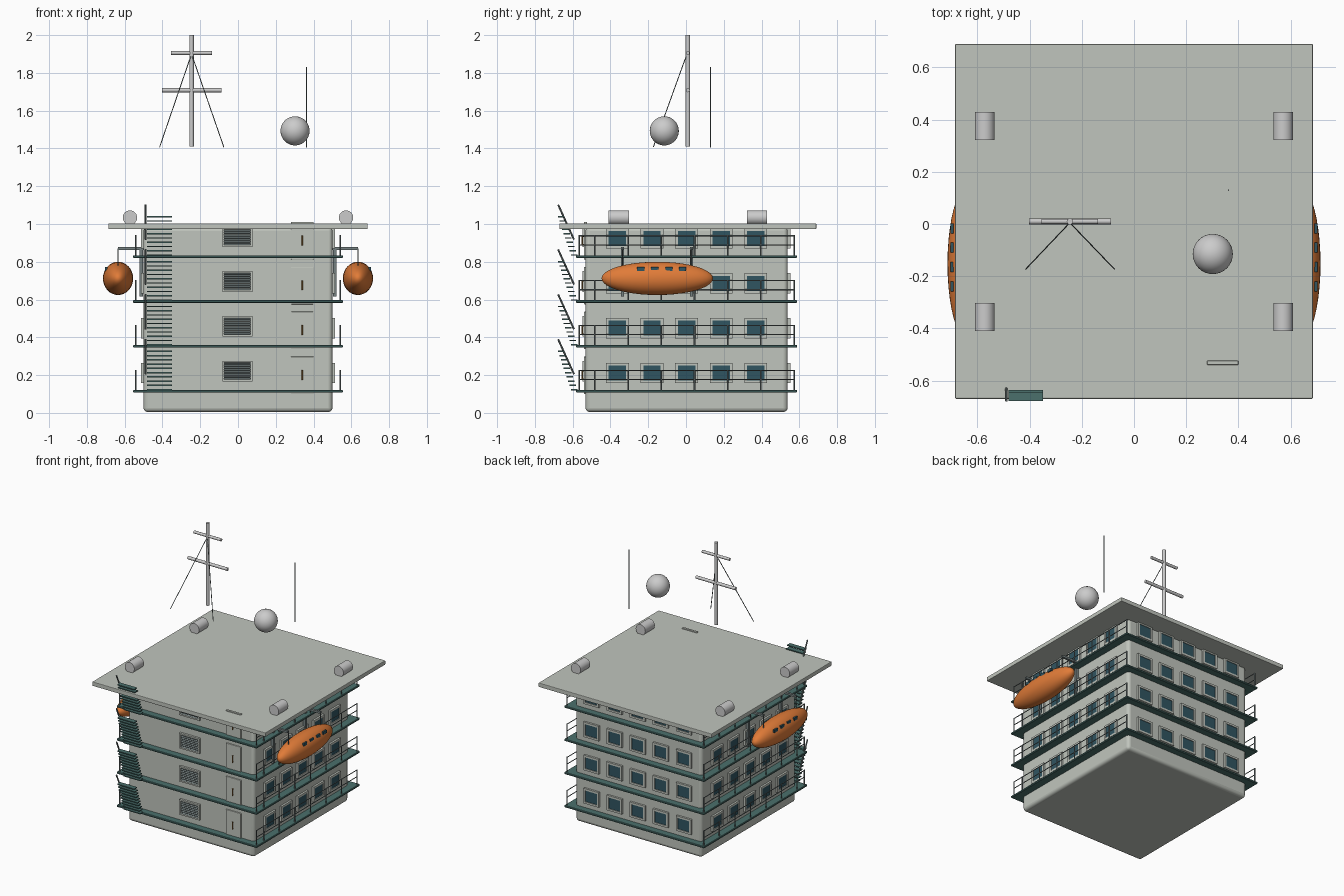
import bpy, bmesh, math
from mathutils import Vector, Matrix

if "Cube" in bpy.data.objects:
    bpy.data.objects.remove(bpy.data.objects["Cube"])


def mat(name, r, g, b):
    m = bpy.data.materials.new(name)
    m.diffuse_color = (r, g, b, 1)
    m.use_nodes = True
    m.node_tree.nodes["Principled BSDF"].inputs["Base Color"].default_value = m.diffuse_color
    return m


PAINT = mat("paint", 0.53, 0.56, 0.51)
DECK = mat("deck_green", 0.07, 0.16, 0.15)
GLASS = mat("glass", 0.03, 0.09, 0.12)
ORANGE = mat("orange", 0.75, 0.20, 0.04)
BRASS = mat("brass", 0.35, 0.18, 0.05)
STEEL = mat("steel", 0.18, 0.22, 0.22)


def box(bm, c, s):
    bmesh.ops.create_cube(bm, size=1, matrix=Matrix.Translation(c) @ Matrix.Diagonal((*s, 1)))


def rod(bm, a, b, r, seg=8):
    a, b = Vector(a), Vector(b)
    d = b - a
    m = Matrix.Translation((a + b) / 2) @ d.to_track_quat('Z', 'Y').to_matrix().to_4x4()
    bmesh.ops.create_cone(bm, cap_ends=True, segments=seg, radius1=r, radius2=r, depth=d.length, matrix=m)


def ball(bm, c, s, u=32, v=20, rot=Matrix.Identity(4)):
    bmesh.ops.create_uvsphere(bm, u_segments=u, v_segments=v, radius=1,
                              matrix=Matrix.Translation(c) @ Matrix.Diagonal((*s, 1)) @ rot)


def finish(bm, name, material=None, bevel=0, segs=2, smooth=False):
    me = bpy.data.meshes.new(name)
    bm.to_mesh(me)
    bm.free()
    ob = bpy.data.objects.new(name, me)
    bpy.context.collection.objects.link(ob)
    if material:
        me.materials.append(material)
    if bevel:
        b = ob.modifiers.new("bevel", 'BEVEL')
        b.width, b.segments = bevel, segs
    if smooth:
        bpy.ops.object.select_all(action='DESELECT')
        ob.select_set(True)
        bpy.context.view_layer.objects.active = ob
        bpy.ops.object.shade_smooth_by_angle(angle=math.radians(40))
    return ob


FLOORS = [0.115 + 0.2375 * i for i in range(4)]

# Main block and overhanging roof
bm = bmesh.new()
box(bm, (0, 0.003, 0.495), (1.0, 1.07, 0.98))
finish(bm, "house_block", PAINT, 0.022, 4, True)
bm = bmesh.new()
box(bm, (0, 0.01, 0.988), (1.372, 1.36, 0.03))
finish(bm, "roof_slab", PAINT, 0.004)

# Walkway decks
bm = bmesh.new()
for z in FLOORS:
    box(bm, (0, 0.003, z), (1.11, 1.17, 0.014))
finish(bm, "walkway_decks", DECK, 0.003, 1)

# Side railings
bm = bmesh.new()
for z in FLOORS:
    for x in (-0.542, 0.542):
        for y in [-0.565] + [-0.483 + 0.176 * i for i in range(7)]:
            rod(bm, (x, y, z), (x, y, z + 0.113), 0.004, 6)
        for h in (0.062, 0.11):
            rod(bm, (x, -0.567, z + h), (x, 0.575, z + h), 0.003, 6)
finish(bm, "side_railings", STEEL)

# Windows: two sides and back, five per floor
frames, panes = bmesh.new(), bmesh.new()
for z0 in FLOORS:
    z = z0 + 0.096
    for i in range(-2, 3):
        t = i * 0.183
        for s in (-1, 1):
            x, y = s * 0.503, t + 0.003
            for d in (-1, 1):
                box(frames, (x, y + d * 0.053, z), (0.022, 0.014, 0.108))
                box(frames, (x, y, z + d * 0.047), (0.022, 0.094, 0.014))
            box(panes, (x, y, z), (0.012, 0.094, 0.082))
        for d in (-1, 1):
            box(frames, (t + d * 0.053, 0.541, z), (0.014, 0.022, 0.108))
            box(frames, (t, 0.541, z + d * 0.047), (0.094, 0.022, 0.014))
        box(panes, (t, 0.541, z), (0.094, 0.012, 0.082))
finish(frames, "window_frames", PAINT)
finish(panes, "window_panes", GLASS)

# Front doors, handles and louvred vents
doors, handles, vents, slats = (bmesh.new() for _ in range(4))
for z0 in FLOORS:
    box(doors, (0.34, -0.532, z0 + 0.084), (0.12, 0.016, 0.198))
    rod(handles, (0.34, -0.549, z0 + 0.06), (0.34, -0.549, z0 + 0.112), 0.003)
    for h in (0.065, 0.107):
        rod(handles, (0.34, -0.535, z0 + h), (0.34, -0.549, z0 + h), 0.002)
    for d in (-1, 1):
        box(vents, (d * 0.075 - 0.003, -0.537, z0 + 0.106), (0.01, 0.02, 0.11))
        box(vents, (-0.003, -0.537, z0 + 0.106 + d * 0.05), (0.142, 0.02, 0.01))
    for k in range(8):
        m = Matrix.Translation((-0.003, -0.537, z0 + 0.064 + k * 0.012)) @ Matrix.Rotation(0.6, 4, 'X')
        bmesh.ops.create_cube(slats, size=1, matrix=m @ Matrix.Diagonal((0.142, 0.014, 0.004, 1)))
finish(doors, "front_doors", PAINT, 0.003, 2)
finish(handles, "door_handles", BRASS)
finish(vents, "vent_frames", PAINT)
finish(slats, "vent_louvres", STEEL)

# Outside stairs: ten treads and one handrail per flight
treads, rails = bmesh.new(), bmesh.new()
for z0 in FLOORS:
    for k in range(10):
        box(treads, (-0.415, -0.592 - k * 0.0077, z0 + 0.008 + k * 0.0225), (0.133, 0.034, 0.007))
    rod(rails, (-0.489, -0.593, z0 + 0.09), (-0.489, -0.677, z0 + 0.275), 0.005)
finish(treads, "stair_treads", DECK)
finish(rails, "stair_handrails", STEEL)

# Lifeboats with side ports, davits and falls
boats, ports, davits = bmesh.new(), bmesh.new(), bmesh.new()
for s in (-1, 1):
    ball(boats, (s * 0.635, -0.152, 0.712), (0.08, 0.295, 0.088), 32, 20, Matrix.Rotation(math.pi / 2, 4, 'X'))
    for y in (-0.24, -0.165, -0.09, -0.018):
        box(ports, (s * 0.697, y, 0.762), (0.012, 0.038, 0.02))
    for y in (-0.337, 0.028):
        box(davits, (s * 0.512, y, 0.745), (0.02, 0.016, 0.26))
        box(davits, (s * 0.568, y, 0.87), (0.135, 0.016, 0.014))
        rod(davits, (s * 0.635, y, 0.87), (s * 0.635, y, 0.76), 0.003, 6)
finish(boats, "lifeboats", ORANGE, smooth=True)
finish(ports, "lifeboat_ports", GLASS)
finish(davits, "davits", STEEL)

# Raft canisters on the roof
bm = bmesh.new()
for x in (-0.572, 0.572):
    for y in (-0.356, 0.376):
        rod(bm, (x, y - 0.054, 1.034), (x, y + 0.054, 1.034), 0.038, 24)
finish(bm, "raft_canisters", smooth=True)

# Mast with two yards and stays
bm = bmesh.new()
rod(bm, (-0.246, 0.01, 1.41), (-0.246, 0.01, 2.0), 0.012, 16)
rod(bm, (-0.355, 0.01, 1.905), (-0.138, 0.01, 1.905), 0.01, 12)
rod(bm, (-0.402, 0.01, 1.708), (-0.088, 0.01, 1.708), 0.011, 12)
finish(bm, "signal_mast", smooth=True)
bm = bmesh.new()
for x in (-0.415, -0.075):
    rod(bm, (-0.246, 0.005, 1.9), (x, -0.173, 1.407), 0.0025, 6)
rod(bm, (0.362, 0.13, 1.405), (0.362, 0.13, 1.83), 0.003, 6)
finish(bm, "stays_and_whip_aerial", STEEL)

# Radar dome
bm = bmesh.new()
ball(bm, (0.302, -0.115, 1.493), (0.077, 0.077, 0.077))
finish(bm, "radar_dome", smooth=True)
